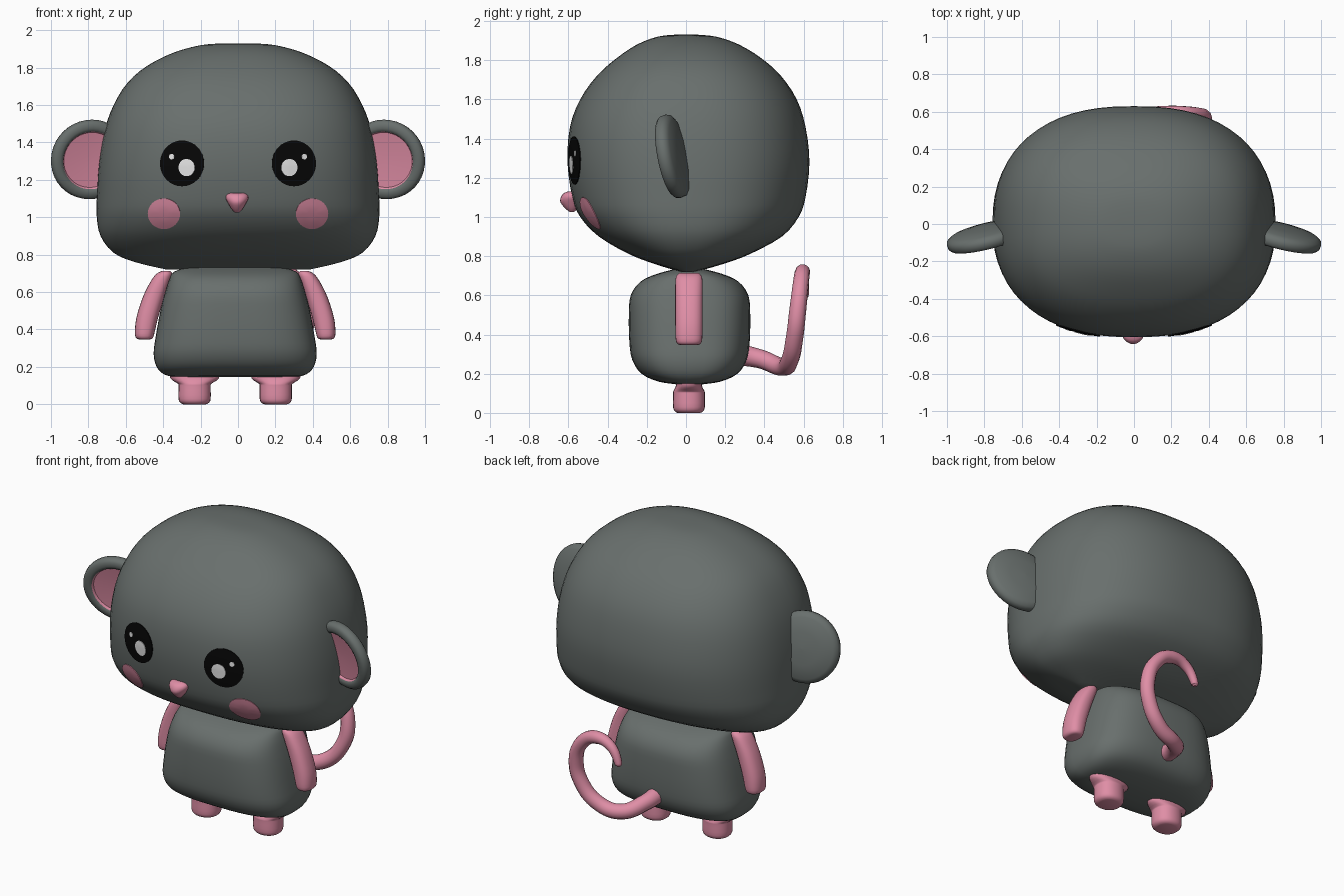
import bpy, bmesh, math
from mathutils import Vector
from mathutils.bvhtree import BVHTree

cube = bpy.data.objects.get("Cube")
if cube:
    bpy.data.objects.remove(cube)


def material(name, rgb):
    m = bpy.data.materials.new(name)
    m.use_nodes = True
    m.diffuse_color = (*rgb, 1)
    bsdf = next(n for n in m.node_tree.nodes if n.type == 'BSDF_PRINCIPLED')
    bsdf.inputs["Base Color"].default_value = (*rgb, 1)
    bsdf.inputs["Roughness"].default_value = 0.7
    return m


GREY = material("grey fur", (0.14, 0.16, 0.153))
PINK = material("pink skin", (0.74, 0.27, 0.38))
BLACK = material("eye black", (0.002, 0.002, 0.002))
WHITE = material("eye white", (0.9, 0.9, 0.9))


def finish(name, bm, *mats, angle=50):
    bmesh.ops.recalc_face_normals(bm, faces=bm.faces)
    me = bpy.data.meshes.new(name)
    bm.to_mesh(me)
    me.shade_smooth()
    me.set_sharp_from_angle(angle=math.radians(angle))
    for m in mats:
        me.materials.append(m)
    ob = bpy.data.objects.new(name, me)
    bpy.context.collection.objects.link(ob)
    return ob


def smooth_rows(rows, steps):
    """Catmull-Rom interpolation between profile rows."""
    pts = [rows[0]] + list(rows) + [rows[-1]]
    out = []
    for p0, p1, p2, p3 in zip(pts, pts[1:], pts[2:], pts[3:]):
        for k in range(steps):
            t = k / steps
            out.append([0.5 * (2 * b + (c - a) * t + (2 * a - 5 * b + 4 * c - d) * t * t
                               + (3 * b - a - 3 * c + d) * t ** 3)
                        for a, b, c, d in zip(p0, p1, p2, p3)])
    return out + [list(rows[-1])]


def bridge(bm, rings):
    for r0, r1 in zip(rings, rings[1:]):
        n = len(r0)
        for i in range(n):
            j = (i + 1) % n
            bm.faces.new((r0[i], r0[j], r1[j], r1[i]))


def loft(rows, power=2.0, segs=32, steps=3, cy=0.0):
    """Stack rounded rings; each row is z, centre x, half width, front depth, back depth."""
    bm = bmesh.new()
    rings = []
    for z, cx, a, front, back in smooth_rows(rows, steps):
        ring = []
        for i in range(segs):
            t = math.tau * i / segs
            c, s = math.cos(t), math.sin(t)
            x = a * math.copysign(abs(c) ** (2 / power), c)
            y = (back if s > 0 else front) * math.copysign(abs(s) ** (2 / power), s)
            ring.append(bm.verts.new((cx + x, cy + y, z)))
        rings.append(ring)
    bridge(bm, rings)
    bm.faces.new(rings[0])
    bm.faces.new(rings[-1])
    return bm


# Head
head_rows = [(0.72, 0.38, 0.03, 0.05), (0.76, 0.55, 0.16, 0.19), (0.81, 0.665, 0.29, 0.325),
             (0.9, 0.735, 0.445, 0.49), (1.0, 0.755, 0.54, 0.575), (1.1, 0.755, 0.58, 0.61),
             (1.28, 0.745, 0.605, 0.63), (1.46, 0.715, 0.592, 0.61), (1.6, 0.665, 0.54, 0.565),
             (1.72, 0.59, 0.455, 0.485), (1.81, 0.485, 0.355, 0.385), (1.88, 0.345, 0.25, 0.27),
             (1.92, 0.2, 0.145, 0.155), (1.93, 0.08, 0.06, 0.06)]
head_bm = loft([(z, 0, a, f, b) for z, a, f, b in head_rows], power=2.4, segs=64)
bmesh.ops.recalc_face_normals(head_bm, faces=head_bm.faces)
head_tree = BVHTree.FromBMesh(head_bm)
finish("head", head_bm, GREY)

# Body
MID = -0.015
CY = 0.018
body_rows = [(0.145, 0.32, 0.06), (0.16, 0.38, 0.16), (0.2, 0.42, 0.245), (0.27, 0.436, 0.292),
             (0.36, 0.425, 0.307), (0.5, 0.4, 0.31), (0.6, 0.375, 0.3), (0.67, 0.352, 0.25),
             (0.71, 0.325, 0.165), (0.74, 0.23, 0.05)]
finish("body", loft([(z, MID, a, d, d) for z, a, d in body_rows], power=3.0, segs=48, cy=CY), GREY)

# Nose
nose_rows = [(1.025, 0.012, 0.01), (1.045, 0.03, 0.035), (1.075, 0.048, 0.058),
             (1.1, 0.06, 0.056), (1.12, 0.055, 0.042), (1.13, 0.035, 0.02)]
finish("nose", loft([(z, -0.005, a, d, d) for z, a, d in nose_rows], segs=20, cy=-0.583), PINK)

# Arms and feet: z, offset from the body middle, half width, depth
arm_rows = [(0.347, 0.485, 0.03, 0.045), (0.354, 0.485, 0.044, 0.06), (0.38, 0.484, 0.052, 0.068),
            (0.46, 0.471, 0.058, 0.07), (0.57, 0.437, 0.058, 0.07), (0.65, 0.403, 0.053, 0.07),
            (0.695, 0.38, 0.044, 0.066), (0.713, 0.37, 0.022, 0.05)]
foot_rows = [(0, 0, 0.06, 0.058), (0.008, 0, 0.076, 0.072), (0.03, 0, 0.086, 0.081),
             (0.095, 0, 0.086, 0.081), (0.11, 0, 0.09, 0.08), (0.14, 0, 0.13, 0.066),
             (0.2, 0, 0.135, 0.06)]
for side, s in (("left", 1), ("right", -1)):
    finish(side + "_arm", loft([(z, MID + s * x, a, d, d) for z, x, a, d in arm_rows],
                               power=2.4, segs=24, cy=0.015), PINK)
    finish(side + "_foot", loft([(z, MID + s * 0.217, a, d, d) for z, x, a, d in foot_rows],
                                power=2.2, segs=24, cy=0.015), PINK)


# Ears: shallow cups turned round their own axis, with a pink bowl
def ear(side, s):
    profile = [(0.002, 0.012), (0.08, 0.013), (0.15, 0.018), (0.157, 0.032), (0.175, 0.038),
               (0.2, 0.034), (0.213, 0.022), (0.216, 0), (0.211, -0.02), (0.185, -0.036),
               (0.1, -0.05), (0.002, -0.055)]
    turn = Vector((-0.25 * s, -1, -0.2)).to_track_quat('Z', 'Y')
    bm = bmesh.new()
    rings = []
    for r, h in profile:
        rings.append([bm.verts.new((r * math.cos(math.tau * i / 40),
                                    r * math.sin(math.tau * i / 40), h)) for i in range(40)])
    bridge(bm, rings)
    bm.faces.new(rings[0])
    bm.faces.new(rings[-1])
    for f in bm.faces:
        c = f.calc_center_median()
        f.material_index = 1 if c.z > 0 and c.xy.length < 0.156 else 0
    for v in bm.verts:
        v.co = turn @ v.co + Vector((s * 0.79, -0.065, 1.31))
    finish(side + "_ear", bm, GREY, PINK)


# Thin plates that follow the front of the head
def face_plate(name, cx, cz, rx, rz, mat, lift):
    bm = bmesh.new()

    def on_head(x, z, up):
        hit, normal, _, _ = head_tree.ray_cast(Vector((x, -2, z)), Vector((0, 1, 0)))
        return bm.verts.new(hit + normal * up)

    rings = []
    for f, up in ((0.3, lift), (0.6, lift), (0.85, lift), (1, lift), (1, -0.002)):
        rings.append([on_head(cx + rx * f * math.cos(math.tau * i / 32),
                              cz + rz * f * math.sin(math.tau * i / 32), up) for i in range(32)])
    bridge(bm, rings)
    bm.faces.new(rings[0])
    finish(name, bm, mat)


for side, s in (("left", 1), ("right", -1)):
    ear(side, s)
    face_plate(side + "_eye", s * 0.298, 1.288, 0.117, 0.122, BLACK, 0.006)
    face_plate(side + "_eye_highlight", s * 0.273, 1.266, 0.043, 0.046, WHITE, 0.009)
    face_plate(side + "_eye_glint", s * 0.352, 1.324, 0.014, 0.015, WHITE, 0.009)
    face_plate(side + "_cheek", s * 0.395, 1.02, 0.086, 0.081, PINK, 0.004)

# Tail: tapered tube curling up to the model's left
path = [(0, 0.26, 0.3, 1.15), (0.02, 0.38, 0.275, 1), (0.11, 0.49, 0.235, 0.95),
        (0.25, 0.53, 0.27, 0.95), (0.35, 0.555, 0.39, 0.92), (0.373, 0.57, 0.52, 0.9),
        (0.325, 0.585, 0.65, 0.85), (0.215, 0.595, 0.72, 0.8), (0.105, 0.6, 0.69, 0.62),
        (0.05, 0.605, 0.595, 0.45), (0.049, 0.605, 0.583, 0.2)]
curve = bpy.data.curves.new("tail_path", 'CURVE')
curve.dimensions = '3D'
curve.bevel_depth = 0.048
curve.bevel_resolution = 4
curve.resolution_u = 8
curve.use_fill_caps = True
spline = curve.splines.new('BEZIER')
spline.bezier_points.add(len(path) - 1)
for p, (x, y, z, r) in zip(spline.bezier_points, path):
    p.co = (x, y, z)
    p.radius = r
    p.handle_left_type = p.handle_right_type = 'AUTO'
curve.materials.append(PINK)
tail = bpy.data.objects.new("tail", curve)
bpy.context.collection.objects.link(tail)
bpy.ops.object.select_all(action='DESELECT')
tail.select_set(True)
bpy.context.view_layer.objects.active = tail
bpy.ops.object.convert(target='MESH')
bpy.context.object.data.shade_smooth()
